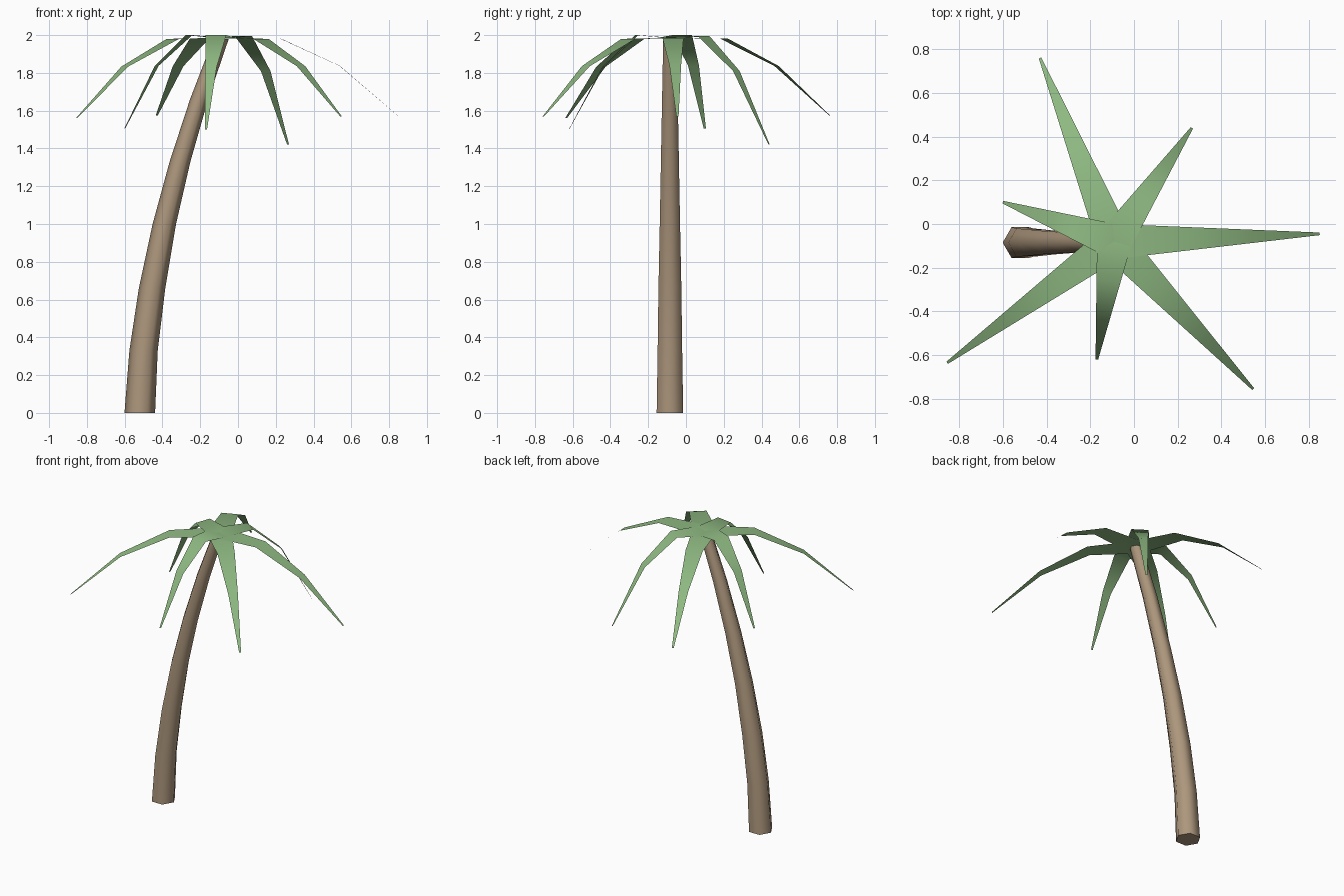
import bpy, bmesh, math
from mathutils import Vector

if "Cube" in bpy.data.objects:
    bpy.data.objects.remove(bpy.data.objects["Cube"])


def material(name, rgb):
    m = bpy.data.materials.new(name)
    m.diffuse_color = (*rgb, 1)
    m.use_nodes = True
    m.node_tree.nodes["Principled BSDF"].inputs["Base Color"].default_value = m.diffuse_color
    return m


bark = material("bark brown", (0.42, 0.31, 0.205))
leaf = material("leaf green", (0.27, 0.48, 0.22))


def finish(name, bm, mat, angle):
    me = bpy.data.meshes.new(name)
    bm.to_mesh(me)
    bm.free()
    me.materials.append(mat)
    ob = bpy.data.objects.new(name, me)
    bpy.context.collection.objects.link(ob)
    bpy.ops.object.select_all(action='DESELECT')
    ob.select_set(True)
    bpy.context.view_layer.objects.active = ob
    bpy.ops.object.shade_smooth_by_angle(angle=math.radians(angle))
    return ob


# Trunk: six-sided tapering rings along a leaning curve (x, z, radius)
Y = -0.085
rings = [(-0.52, 0, 0.081), (-0.50, 0.33, 0.075), (-0.455, 0.66, 0.070),
         (-0.39, 1.0, 0.062), (-0.307, 1.33, 0.055), (-0.206, 1.66, 0.048),
         (-0.09, 1.98, 0.041)]
bm = bmesh.new()
loops = []
for x, z, r in rings:
    loops.append([bm.verts.new((x + r * math.cos(k * math.pi / 3),
                                Y + r * math.sin(k * math.pi / 3), z))
                  for k in range(6)])
for a, b in zip(loops, loops[1:]):
    for k in range(6):
        n = (k + 1) % 6
        bm.faces.new((a[k], a[n], b[n], b[k]))
bm.faces.new(loops[0][::-1])
bm.faces.new(loops[-1])
finish("trunk", bm, bark, 65)

# Fronds: flat tapering strips that bend twice; tip x, y and the three bend heights
crown = Vector((-0.09, -0.08, 1.985))
fronds = [
    (-0.43, 0.76, 1.982, 1.836, 1.575),
    (0.265, 0.44, 1.995, 1.81, 1.42),
    (0.85, -0.045, 1.982, 1.838, 1.57),
    (0.545, -0.755, 1.98, 1.836, 1.57),
    (-0.17, -0.62, 2.0, 1.83, 1.50),
    (-0.855, -0.635, 1.98, 1.833, 1.56),
    (-0.60, 0.10, 2.0, 1.838, 1.505),
]
for i, (tx, ty, *heights) in enumerate(fronds):
    bm = bmesh.new()
    run = Vector((tx - crown.x, ty - crown.y, 0))
    side = Vector((-run.y, run.x, 0)).normalized()
    prev = None
    for k, z in enumerate([crown.z] + heights):
        t = k / 3
        p = crown + run * t
        p.z = z
        w = 0.08 + (0.006 - 0.08) * t
        pair = (bm.verts.new(p - side * w), bm.verts.new(p + side * w))
        if prev:
            bm.faces.new((prev[0], pair[0], pair[1], prev[1]))
        prev = pair
    finish(f"frond_{i + 1}", bm, leaf, 60)
